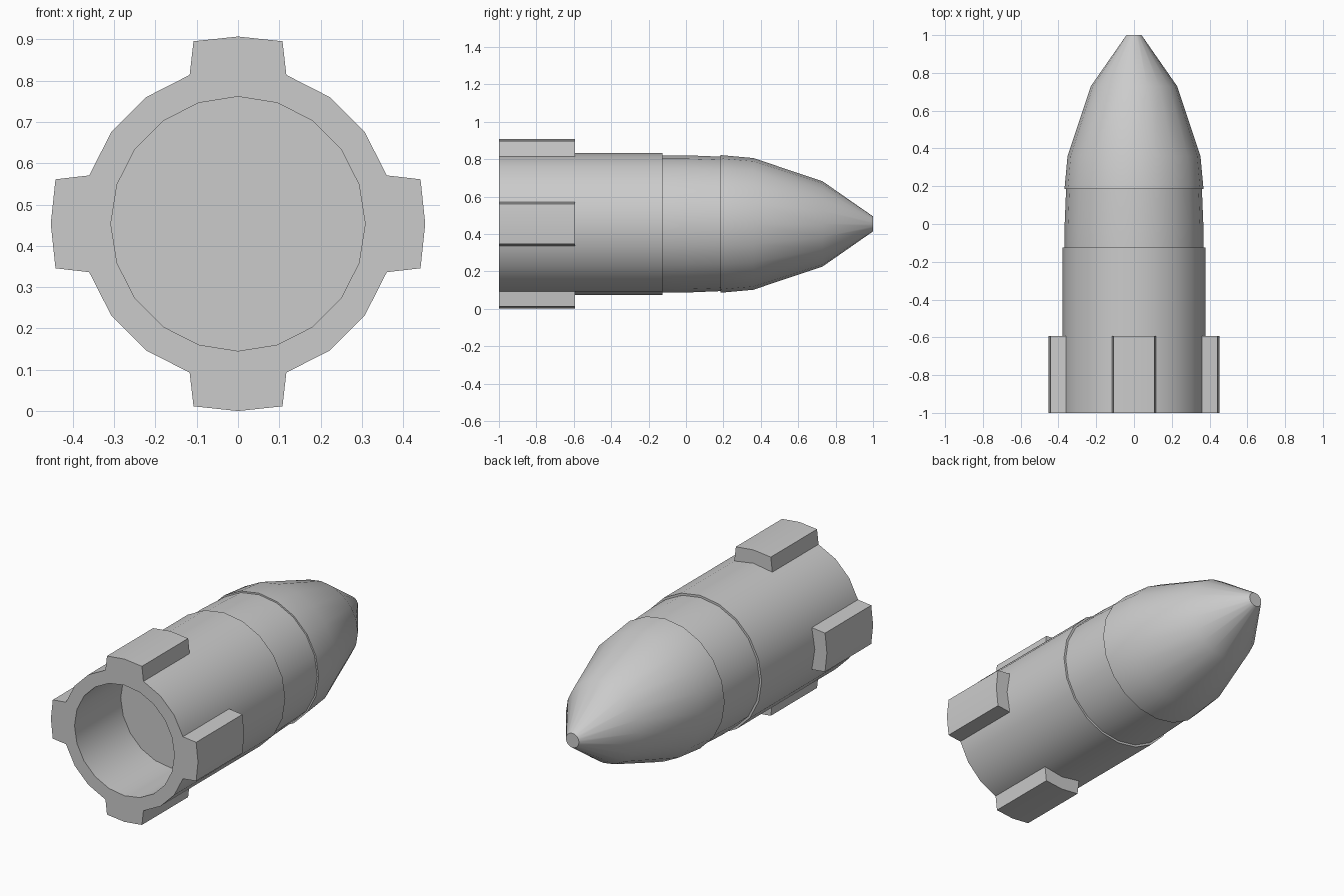
import bpy, bmesh
from math import sin, cos, pi, radians

if "Cube" in bpy.data.objects:
    bpy.data.objects.remove(bpy.data.objects["Cube"])

SIDES = 20
CZ = 0.4535  # height of the long axis


def finish(name, bm):
    mesh = bpy.data.meshes.new(name)
    bm.to_mesh(mesh)
    bm.free()
    ob = bpy.data.objects.new(name, mesh)
    bpy.context.collection.objects.link(ob)
    bpy.ops.object.select_all(action='DESELECT')
    ob.select_set(True)
    bpy.context.view_layer.objects.active = ob
    bpy.ops.object.shade_smooth_by_angle(angle=radians(28))
    return ob


def point(r, a, y):
    # a is measured from straight up
    return (r * sin(a), y, CZ + r * cos(a))


def lathe(name, profile, cap_start=False, cap_end=False):
    """Spin (radius, y) points about the long axis; points run outward-facing."""
    bm = bmesh.new()
    rings = [[bm.verts.new(point(r, 2 * pi * i / SIDES, y)) for i in range(SIDES)]
             for r, y in profile]
    for lo, hi in zip(rings, rings[1:]):
        for i in range(SIDES):
            j = (i + 1) % SIDES
            bm.faces.new((lo[i], hi[i], hi[j], lo[j]))
    if cap_start:
        bm.faces.new(rings[0])
    if cap_end:
        bm.faces.new(rings[-1][::-1])
    # flip if the tip or bore floor faces the wrong way
    bm.normal_update()
    if cap_end and rings[-1][0].link_faces:
        cap = next(f for f in bm.faces if len(f.verts) == SIDES)
        if cap.normal.y < 0:
            cap.normal_flip()
    if cap_start:
        cap = next(f for f in bm.faces if len(f.verts) == SIDES)
        if cap.normal.y > 0:
            cap.normal_flip()
    ring_face = rings[-2][0].link_faces
    outer = max(ring_face, key=lambda f: f.calc_center_median().y)
    mid = outer.calc_center_median()
    mid.y, mid.z = 0, mid.z - CZ
    if outer.normal.dot(mid) < 0:
        for f in bm.faces:
            if len(f.verts) == 4:
                f.normal_flip()
    return finish(name, bm)


# rear body with its bore, stepped down to the sleeve
lathe("body", [(0.308, -0.593), (0.308, -1), (0.379, -1), (0.379, -0.125),
               (0.367, -0.125)], cap_start=True)
# slimmer middle sleeve
lathe("sleeve", [(0.367, -0.125), (0.367, 0), (0.3595, 0.185)])
# pointed nose with a small flat tip
lathe("nose", [(0.3595, 0.185), (0.368, 0.185), (0.352, 0.36), (0.228, 0.73),
               (0.04, 1)], cap_end=True)

# four tail fins hugging the body
section = [(0.379, -18), (0.455, -13.7), (0.4535, 0), (0.455, 13.7), (0.379, 18), (0.379, 0)]
for k, side in enumerate(("top", "right", "bottom", "left")):
    bm = bmesh.new()
    pts = [(r, radians(d + 90 * k)) for r, d in section]
    front = [bm.verts.new(point(r, a, -1)) for r, a in pts]
    back = [bm.verts.new(point(r, a, -0.593)) for r, a in pts]
    bm.faces.new(front)
    bm.faces.new(back[::-1])
    for i in range(6):
        j = (i + 1) % 6
        bm.faces.new((front[i], back[i], back[j], front[j]))
    bmesh.ops.recalc_face_normals(bm, faces=bm.faces)
    finish("fin_" + side, bm)
